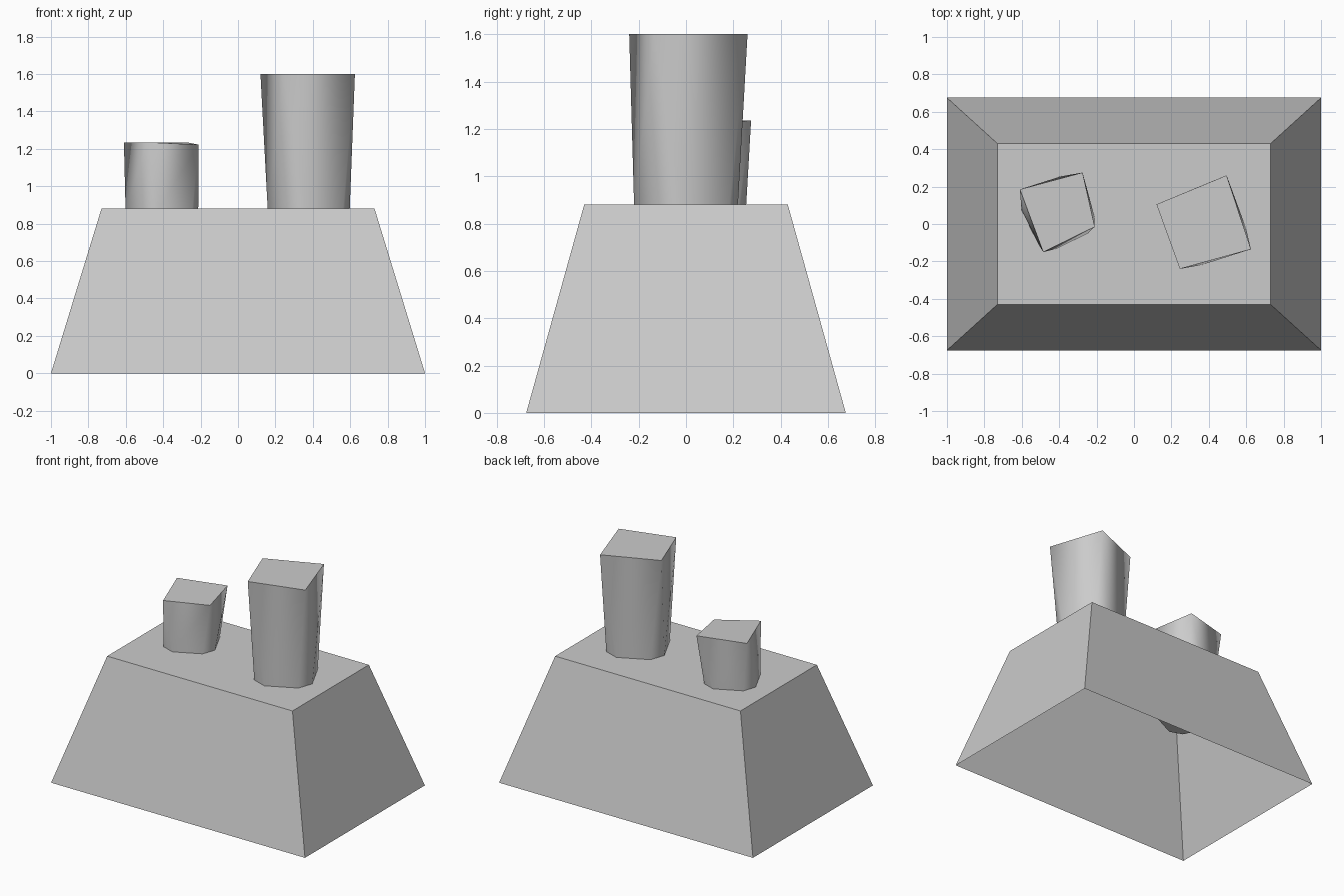
import bpy, bmesh, math
from math import cos, sin, radians

cube = bpy.data.objects.get("Cube")
if cube:
    bpy.data.objects.remove(cube, do_unlink=True)

# One plain grey for everything
grey = bpy.data.materials.new("light_grey")
grey.use_nodes = True
colour = (0.6, 0.6, 0.6, 1)
grey.diffuse_color = colour
grey.node_tree.nodes["Principled BSDF"].inputs["Base Color"].default_value = colour


def finish(bm, name):
    mesh = bpy.data.meshes.new(name)
    bm.to_mesh(mesh)
    bm.free()
    mesh.materials.append(grey)
    obj = bpy.data.objects.new(name, mesh)
    bpy.context.collection.objects.link(obj)
    return obj


def add_ring(bm, points):
    return [bm.verts.new(p) for p in points]


# Sloped plinth, open underneath
DECK = 0.88
bm = bmesh.new()
corners = [(-1, -1), (1, -1), (1, 1), (-1, 1)]
low = add_ring(bm, [(x, y * 0.675, 0) for x, y in corners])
high = add_ring(bm, [(x * 0.73, y * 0.43, DECK) for x, y in corners])
for i in range(4):
    j = (i + 1) % 4
    bm.faces.new((low[i], low[j], high[j], high[i]))
bm.faces.new(high)
finish(bm, "plinth")


def chimney(name, top, centre, radius, bottom):
    """Square mouth narrowing to a chamfered foot that passes through the deck."""
    bm = bmesh.new()
    mouth = add_ring(bm, top)

    def foot(z):
        angles = [radians(90 * k - 109 + s) for k in range(4) for s in (-14.5, 14.5)]
        return add_ring(bm, [(centre[0] + radius * cos(a),
                              centre[1] + radius * sin(a), z) for a in angles])

    deck, base = foot(DECK), foot(bottom)
    for k in range(4):
        a, b, c = 2 * k, 2 * k + 1, (2 * k + 2) % 8
        bm.faces.new((deck[a], deck[b], mouth[k]))
        bm.faces.new((deck[b], deck[c], mouth[(k + 1) % 4], mouth[k]))
    for i in range(8):
        j = (i + 1) % 8
        bm.faces.new((base[i], base[j], deck[j], deck[i]))
    bm.faces.new(mouth)
    bm.faces.new(base[::-1])
    obj = finish(bm, name)
    bpy.ops.object.select_all(action="DESELECT")
    obj.select_set(True)
    bpy.context.view_layer.objects.active = obj
    bpy.ops.object.shade_smooth_by_angle(angle=radians(65))


# Tall and short chimneys
chimney("tall_chimney",
        [(0.245, -0.24, 1.6), (0.625, -0.135, 1.6), (0.495, 0.26, 1.6), (0.12, 0.105, 1.6)],
        (0.378, 0), 0.22, 0.8)
chimney("short_chimney",
        [(-0.485, -0.15, 1.235), (-0.21, -0.015, 1.222), (-0.275, 0.275, 1.235), (-0.61, 0.185, 1.235)],
        (-0.407, 0.06), 0.195, 0.55)
